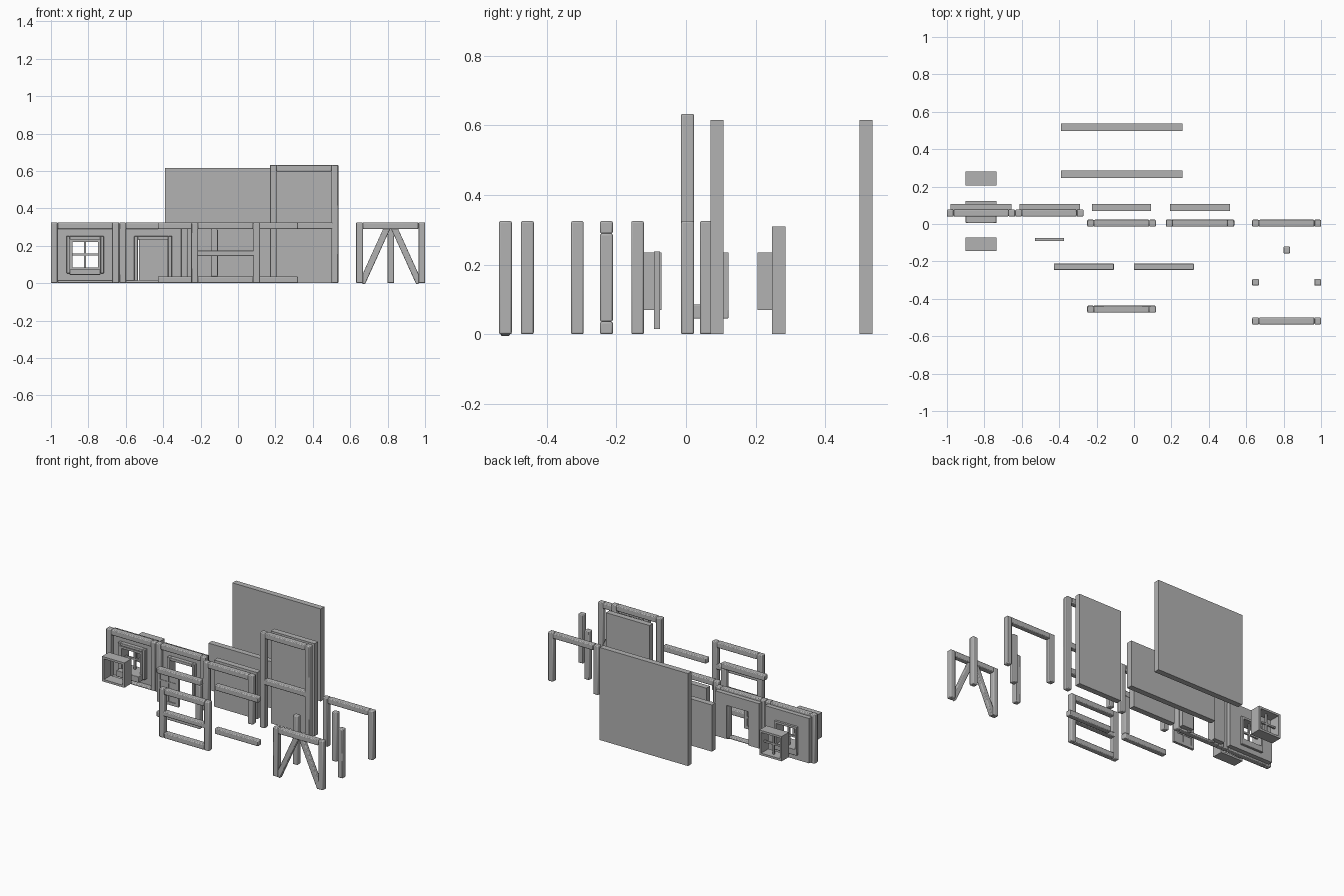
import bpy, bmesh, math
from mathutils import Matrix, Vector

if "Cube" in bpy.data.objects:
    bpy.data.objects.remove(bpy.data.objects["Cube"])

grey = bpy.data.materials.new("plain_grey")
grey.use_nodes = True
grey.diffuse_color = (0.45, 0.45, 0.45, 1)
grey.node_tree.nodes["Principled BSDF"].inputs["Base Color"].default_value = (0.45, 0.45, 0.45, 1)

T = 0.036      # beam thickness
H = 0.325      # storey height


def build(name, boxes, bevel=0.0):
    """Make one object from boxes (x0, x1, y0, y1, z0, z1[, tilt about y])."""
    bm = bmesh.new()
    for b in boxes:
        lo, hi = Vector(b[0:6:2]), Vector(b[1:6:2])
        tilt = b[6] if len(b) > 6 else 0
        m = (Matrix.Translation((lo + hi) / 2) @ Matrix.Rotation(tilt, 4, 'Y')
             @ Matrix.Diagonal((*(hi - lo), 1)))
        bmesh.ops.create_cube(bm, size=1, matrix=m)
    me = bpy.data.meshes.new(name)
    bm.to_mesh(me)
    bm.free()
    ob = bpy.data.objects.new(name, me)
    bpy.context.collection.objects.link(ob)
    me.materials.append(grey)
    if bevel:
        mod = ob.modifiers.new("soft_edges", 'BEVEL')
        mod.width = bevel
        mod.segments = 2
        bpy.ops.object.select_all(action='DESELECT')
        ob.select_set(True)
        bpy.context.view_layer.objects.active = ob
        bpy.ops.object.shade_smooth_by_angle(angle=math.radians(50))
    return ob


def ring(x0, x1, y0, y1, z0, z1, t, bottom=None):
    """Four boxes around an opening; bottom sets the lower rail height."""
    b = t if bottom is None else bottom
    parts = [(x0, x0 + t, y0, y1, z0, z1), (x1 - t, x1, y0, y1, z0, z1),
             (x0 + t, x1 - t, y0, y1, z1 - t, z1)]
    if b:
        parts.append((x0 + t, x1 - t, y0, y1, z0, z0 + b))
    return parts


def wall_with_hole(x0, x1, hx0, hx1, hz0, hz1):
    y0, y1, z0, z1 = 0.07, 0.107, 0.012, 0.31
    parts = [(x0, hx0, y0, y1, z0, z1), (hx1, x1, y0, y1, z0, z1),
             (hx0, hx1, y0, y1, hz1, z1)]
    if hz0 > z0:
        parts.append((hx0, hx1, y0, y1, z0, hz0))
    return parts


# Plain wall panels
build("tall_back_panel", [(-0.39, 0.26, 0.498, 0.536, 0, 0.615)])
build("low_back_panel", [(-0.39, 0.26, 0.247, 0.285, 0, 0.31)])
build("low_wall_panel", [(-0.225, 0.092, 0.07, 0.108, 0, 0.31)])
build("tall_wall_panel", [(0.193, 0.514, 0.07, 0.108, 0, 0.615)])

# Window wall and its timber frame
build("window_wall", wall_with_hole(-0.98, -0.656, -0.9, -0.735, 0.07, 0.235))
build("window_wall_frame", ring(-1, -0.635, 0.04, 0.077, 0, H, T, 0.015), 0.005)
build("window_trim", ring(-0.917, -0.717, 0.045, 0.085, 0.053, 0.252, 0.018), 0.003)

# Window casing with sill, set in the wall
casing = ring(-0.9, -0.735, 0.04, 0.122, 0.07, 0.235, 0.014)
build("wall_window_casing", casing)
build("window_sill", [(-0.9, -0.735, 0.005, 0.122, 0.045, 0.085)], 0.003)


def window_bars(y):
    return [(-0.823, -0.812, y, y + 0.012, 0.08, 0.225),
            (-0.89, -0.745, y, y + 0.012, 0.147, 0.158)]


build("wall_window_bars", window_bars(0.08))

# Loose window pieces
build("loose_window", ring(-0.9, -0.735, 0.205, 0.28, 0.07, 0.235, 0.014) + window_bars(0.24))
build("loose_window_casing", ring(-0.9, -0.735, -0.144, -0.071, 0.07, 0.235, 0.014))

# Door wall, its timber frame and trim
build("door_wall", wall_with_hole(-0.612, -0.288, -0.535, -0.372, 0.012, 0.235))
build("door_wall_frame", ring(-0.635, -0.27, 0.04, 0.077, 0, H, T, 0.015), 0.005)
build("door_trim", ring(-0.555, -0.353, 0.045, 0.085, 0, 0.252, 0.02, 0), 0.003)

# Door with raised rails over a recessed slab
door = [(-0.53, -0.375, -0.087, -0.08, 0.015, 0.237)]
door += ring(-0.53, -0.375, -0.092, -0.075, 0.015, 0.237, 0.02)
door.append((-0.458, -0.447, -0.09, -0.077, 0.03, 0.22))
door += [(-0.515, -0.39, -0.09, -0.077, z, z + 0.011) for z in (0.085, 0.155)]
build("door", door)

# Timber frames
build("low_wall_frame", ring(-0.25, 0.117, -0.014, 0.023, 0, H, T, 0), 0.005)
build("tall_wall_frame", ring(0.17, 0.536, -0.014, 0.023, 0, 0.633, T, 0)
      + [(0.2, 0.51, -0.014, 0.023, 0.29, H)], 0.005)
build("open_portal_frame", ring(0.632, 1, -0.014, 0.023, 0, H, T, 0), 0.005)
build("railed_frame", ring(-0.25, 0.117, -0.474, -0.437, 0, H, T)
      + [(-0.22, 0.09, -0.474, -0.437, 0.145, 0.176)], 0.005)

# Braced frame with two diagonals
dx, dz = 0.136, 0.3
length, lean = math.hypot(dx, dz), math.atan2(dx, dz)
braces = [(0.816 + s * 0.085 - 0.017, 0.816 + s * 0.085 + 0.017, -0.532, -0.505,
           0.15 - length / 2, 0.15 + length / 2, -s * lean) for s in (-1, 1)]
build("braced_frame", ring(0.632, 1, -0.537, -0.5, 0, H, T, 0) + braces, 0.005)

# Loose beams and posts
for side, x in (("right", -0.428), ("left", 0.0)):
    for level, z in (("lower", 0), ("upper", H - T)):
        build(f"{level}_{side}_beam", [(x, x + 0.32, -0.247, -0.21, z, z + T)], 0.005)
build("beam_end_post", [(-0.144, -0.108, -0.247, -0.21, T, H - T)], 0.005)
for name, x, y in (("right", 0.632, -0.33), ("left", 0.964, -0.33), ("middle", 0.798, -0.157)):
    build(f"{name}_post", [(x, x + T, y, y + T, 0, H)], 0.005)
